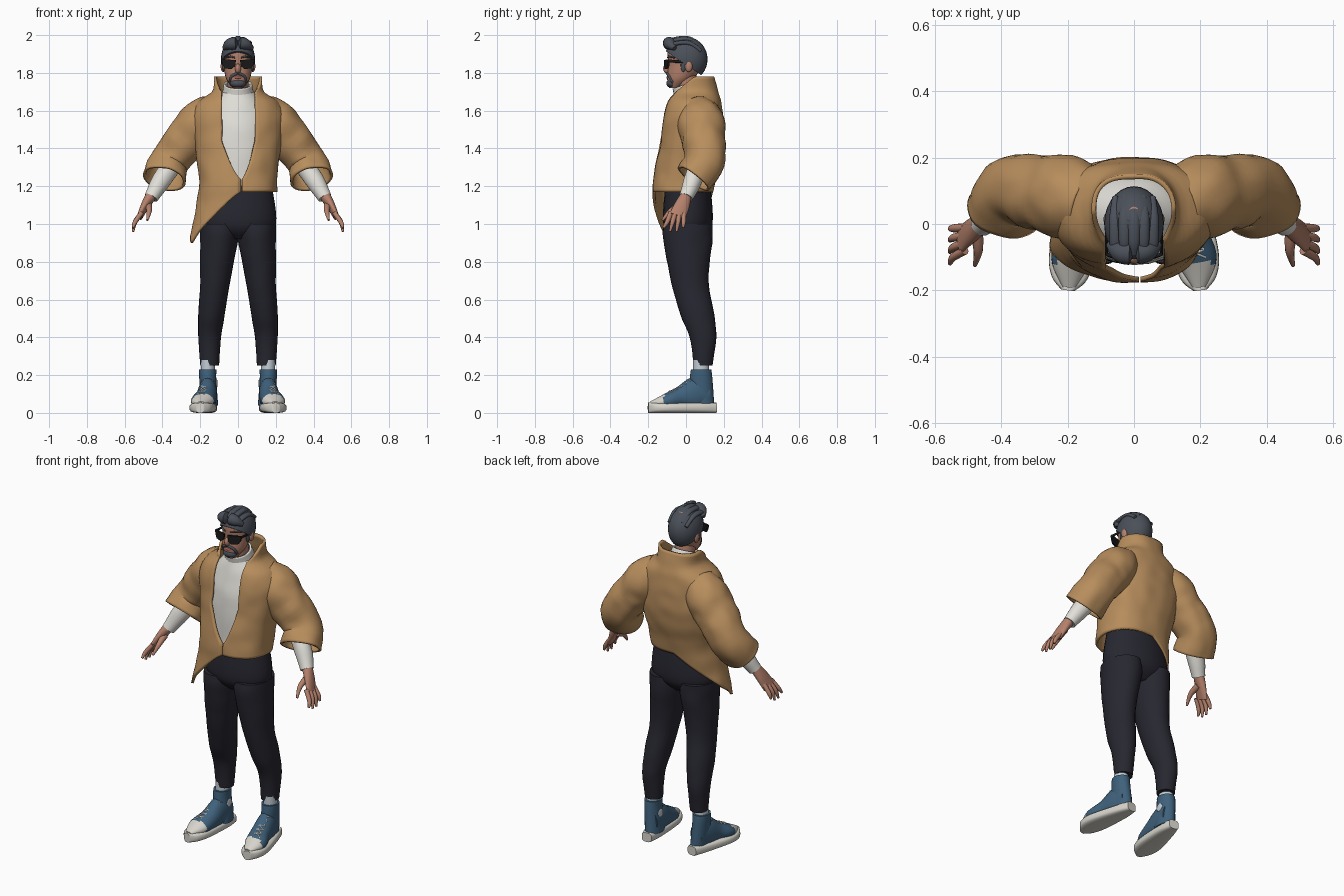
import bpy, bmesh
from math import sin, cos, pi, asin, copysign, radians
from mathutils import Vector, noise

if "Cube" in bpy.data.objects:
    bpy.data.objects.remove(bpy.data.objects["Cube"])


def material(name, *rgb):
    mat = bpy.data.materials.new(name)
    mat.use_nodes = True
    mat.diffuse_color = (*rgb, 1)
    mat.node_tree.nodes["Principled BSDF"].inputs["Base Color"].default_value = (*rgb, 1)
    return mat


TAN = material("tan_cloth", .48, .27, .11)
WHITE = material("cream_knit", .76, .74, .69)
DARK = material("charcoal_denim", .02, .02, .03)
HAIR = material("slate_hair", .07, .08, .1)
SKIN = material("warm_skin", .46, .22, .15)
BLACK = material("black_plastic", .01, .01, .01)
BLUE = material("blue_canvas", .05, .12, .2)
RUBBER = material("pale_rubber", .68, .66, .6)
SOCK = material("pale_blue_sock", .55, .62, .68)
LIP = material("rose_lip", .4, .13, .1)


def signed_power(value, power):
    return copysign(abs(value) ** power, value)


def spline(rows, steps):
    """Resample rows of numbers with a smooth curve."""
    out = []
    last = len(rows) - 1
    for i in range(last):
        quad = [rows[max(0, min(last, i + k))] for k in (-1, 0, 1, 2)]
        for k in range(steps):
            t = k / steps
            out.append(tuple(b + t / 2 * (c - a + t * (2*a - 5*b + 4*c - d + t * (3*b - a - 3*c + d)))
                             for a, b, c, d in zip(*quad)))
    return out + [tuple(rows[-1])]


def lookup(table, key):
    """Interpolate a table whose first column rises."""
    if key <= table[0][0]:
        return table[0][1:]
    for low, high in zip(table, table[1:]):
        if key <= high[0]:
            t = (key - low[0]) / (high[0] - low[0])
            return tuple(p + (q - p) * t for p, q in zip(low[1:], high[1:]))
    return table[-1][1:]


def finish(name, bm, mat, mirror=False, thick=0):
    bmesh.ops.recalc_face_normals(bm, faces=bm.faces[:])
    mesh = bpy.data.meshes.new(name)
    bm.to_mesh(mesh)
    bm.free()
    mesh.materials.append(mat)
    mesh.shade_smooth()
    mesh.set_sharp_from_angle(angle=radians(50))
    obj = bpy.data.objects.new(name, mesh)
    bpy.context.collection.objects.link(obj)
    if thick:
        shell = obj.modifiers.new("thickness", 'SOLIDIFY')
        shell.thickness, shell.offset = thick, 0
    if mirror:
        obj.modifiers.new("other_side", 'MIRROR')
    return obj


def skin_rows(name, rows, mat, wrap=True, caps=True, **options):
    """Join rows of points into a surface."""
    bm = bmesh.new()
    grid = [[bm.verts.new(point) for point in row] for row in rows]
    count = len(grid[0])
    for row, following in zip(grid, grid[1:]):
        for i in range(count if wrap else count - 1):
            j = (i + 1) % count
            bm.faces.new((row[i], row[j], following[j], following[i]))
    if caps:
        bm.faces.new(grid[0])
        bm.faces.new(grid[-1])
    return finish(name, bm, mat, **options)


def tube(name, rings, mat, flat=False, sides=24, power=1, wrinkle=0, **options):
    """Sweep an oval; each ring is x, y, z, radius and, if not round, second radius."""
    rings = spline([ring if len(ring) > 4 else (*ring, ring[3]) for ring in rings], 6)
    rows = []
    for i, (x, y, z, wide, deep) in enumerate(rings):
        before, after = rings[max(i - 1, 0)], rings[min(i + 1, len(rings) - 1)]
        along = Vector((0, 0, 1)) if flat else (Vector(after[:3]) - Vector(before[:3])).normalized()
        across = (Vector((1, 0, 0)) - along * along.x).normalized()
        other = along.cross(across)
        row = []
        for k in range(sides):
            angle = 2 * pi * k / sides
            arm = across * wide * signed_power(cos(angle), power) + other * deep * signed_power(sin(angle), power)
            point = Vector((x, y, z)) + arm
            row.append(point + arm * wrinkle * noise.noise(point * 14))
        rows.append(row)
    return skin_rows(name, rows, mat, **options)


def ellipsoid(name, centre, radii, mat, cut=None, **options):
    bm = bmesh.new()
    bmesh.ops.create_uvsphere(bm, u_segments=28, v_segments=18, radius=1)
    for vert in bm.verts:
        vert.co = Vector(centre) + vert.co * Vector(radii)
    if cut:
        bmesh.ops.bisect_plane(bm, geom=bm.verts[:] + bm.edges[:] + bm.faces[:],
                               plane_co=cut[0], plane_no=cut[1], clear_inner=True)
        bmesh.ops.holes_fill(bm, edges=[edge for edge in bm.edges if edge.is_boundary])
    return finish(name, bm, mat, **options)


# Trousers
tube("trouser_leg", [(.15, .09, .25, .05), (.15, .09, .4, .06, .07), (.14, .06, .52, .07, .09),
                     (.12, .02, .7, .08, .1), (.1, .01, .92, .1, .13), (.1, .01, 1, .1, .13)],
     DARK, flat=True, wrinkle=.03, mirror=True)
tube("trouser_hips", [(0, .01, .92, .11, .07), (0, .01, 1, .2, .13), (0, .01, 1.2, .18, .12)], DARK, flat=True)

# Shirt
tube("shirt_body", [(0, 0, 1.2, .17, .12), (0, .02, 1.45, .18, .14), (0, .03, 1.6, .16, .12), (0, .02, 1.7, .08)],
     WHITE, flat=True, wrinkle=.04)
tube("shirt_collar", [(0, .03, 1.62, .09), (0, .02, 1.68, .08), (0, 0, 1.74, .07)], WHITE, caps=False, thick=.01)
tube("shirt_sleeve", [(.33, .08, 1.34, .05), (.4, .04, 1.24, .05), (.46, 0, 1.14, .037)],
     WHITE, wrinkle=.06, mirror=True)

# Jacket body: an open sheet wrapped round the torso, given as height, half width, front and back
BODY = spline([(.88, .26, -.16, .1), (1.18, .2, -.17, .14), (1.4, .22, -.14, .19), (1.55, .24, -.12, .19),
               (1.64, .21, -.1, .18), (1.7, .13, -.07, .16), (1.8, .12, -.05, .14)], 6)
SQUARENESS = .85


def jacket_point(u, v):
    # The collar dips at the front; the hem hangs to a corner on one side
    top = 1.7 + .08 * min(1, 2 * sin(pi * u))
    hem = 1.17 - .27 * max(0, min((u - .5) / .3, (1 - u) / .2))
    z = top + (hem - top) * v
    wide, front, back = lookup(BODY, z)
    # The front edges part above the closing point
    gap = min(1, max(0, z - 1.24) * 5) ** .7
    first, last = (asin(signed_power(x / wide, 1 / SQUARENESS)) for x in (.02 + .07 * gap, .015 - .1 * gap))
    angle = first + (2 * pi + last - first) * u
    point = Vector((wide * signed_power(sin(angle), SQUARENESS),
                    (front + back) / 2 - (back - front) / 2 * signed_power(cos(angle), SQUARENESS), z))
    fold = 1 + .035 * noise.noise(point * 11)
    return Vector((point.x * fold, point.y * fold, z))


skin_rows("jacket_body", [[jacket_point(i / 80, j / 40) for i in range(81)] for j in range(41)],
          TAN, wrap=False, caps=False, thick=.014)

# Jacket sleeves, open at the cuff
tube("jacket_sleeve", [(.13, .06, 1.58, .1), (.19, .08, 1.54, .115), (.27, .09, 1.45, .11),
                       (.36, .1, 1.33, .1), (.39, .04, 1.24, .11, .1)],
     TAN, sides=36, wrinkle=.1, caps=False, thick=.014, mirror=True)

# Hands
tube("palm", [(.46, 0, 1.15, .03), (.49, -.02, 1.1, .023, .04), (.52, -.045, 1.04, .015, .045)], SKIN, mirror=True)
for i, finger in enumerate(("index", "middle", "ring", "little")):
    root, tip = .023 * i - .08, .035 * i - .12
    tube(finger + "_finger", [(.51, root, 1.06, .013), (.545, (root + tip) / 2, 1.01, .012),
                              (.555, tip, .95 + .02 * abs(i - 1.5), .006)], SKIN, sides=12, mirror=True)
tube("thumb", [(.475, -.02, 1.1, .02), (.47, -.08, 1.07, .014), (.48, -.125, 1.02, .006)],
     SKIN, sides=12, mirror=True)

# Shoes
tube("sock", [(.16, .08, .19, .037, .042), (.16, .08, .28, .037, .042)], SOCK, mirror=True)
tube("shoe_shaft", [(.15, .08, .04, .045, .07), (.16, .08, .18, .045, .06), (.16, .08, .23, .047, .054)],
     BLUE, flat=True, mirror=True)
FOOT = [(.15, .12, .1, .04, .07), (.16, .05, .1, .05, .09), (.17, -.03, .08, .055, .06),
        (.19, -.11, .06, .06, .04), (.196, -.19, .05, .02, .01)]
upper = tube("shoe_upper", FOOT, BLUE, mirror=True)
upper.data.materials.append(RUBBER)
for face in upper.data.polygons:
    face.material_index = int(face.center.y < -.115)
SOLE = .027
tube("shoe_sole", [(x, y, SOLE, wide, SOLE) for x, y, wide in
                   ((.15, .16, .03), (.16, .08, .05), (.186, -.08, .068), (.195, -.16, .055), (.2, -.2, .02))],
     RUBBER, power=.6, mirror=True)
ellipsoid("ankle_patch", (.113, .08, .155), (.005, .023, .023), SOCK, mirror=True)

# Laces cross the top of the foot
surface = sorted((y, x, z + tall) for x, y, z, wide, tall in spline(FOOT, 4))
for i in range(5):
    for lean in (-1, 1):
        path = []
        for k in (-1, 0, 1):
            y = .012 * (1 + k * lean) - .025 * i
            x, z = lookup(surface, y)
            path.append((x + .028 * k, y, z + .003 - .01 * abs(k), .004))
        tube("lace", path, RUBBER, sides=8, mirror=True)

# Head and neck
tube("neck", [(0, .03, 1.62, .055), (0, 0, 1.78, .055)], SKIN)
tube("head", [(0, -.06, 1.72, .03), (0, -.03, 1.77, .063, .07), (0, -.005, 1.84, .076, .09),
              (0, 0, 1.92, .075, .094), (0, 0, 1.98, .03, .05)], SKIN, flat=True)
ellipsoid("nose", (0, -.1, 1.823), (.016, .021, .026), SKIN)
ellipsoid("ear", (.08, .014, 1.835), (.012, .02, .03), SKIN, mirror=True)

# Beard and mouth
ellipsoid("goatee", (0, -.074, 1.745), (.042, .03, .025), HAIR)
tube("moustache", [(.043, -.07, 1.75, .007), (.035, -.087, 1.78, .008), (0, -.1, 1.8, .008)],
     HAIR, sides=12, mirror=True)
ellipsoid("mouth", (0, -.094, 1.776), (.02, .01, .009), LIP)

# Hair
ellipsoid("hair_cap", (0, 0, 1.872), (.09, .114, .119), HAIR, cut=((0, -.1, 1.91), (0, .56, .83)))
tube("quiff", [(-.075, -.06, 1.93, .012), (-.035, -.085, 1.955, .03), (.035, -.085, 1.955, .032),
               (.075, -.06, 1.93, .012)], HAIR, wrinkle=.2)
for i in range(-2, 3):
    x, crown = .028 * i, 1.98 - .006 * i * i
    tube("hair_lock", [(x, -.09, crown - .02, .013), (x, -.05, crown, .018, .012), (x, .02, crown, .018, .012),
                       (x, .08, crown - .04, .01)], HAIR, sides=12)
ellipsoid("sideburn", (.075, -.014, 1.84), (.008, .014, .035), HAIR, mirror=True)
tube("eyebrow", [(.016, -.096, 1.88, .004), (.04, -.09, 1.886, .005), (.066, -.06, 1.88, .004)],
     HAIR, sides=8, mirror=True)

# Sunglasses, with lenses that curve back at the sides
outline = [(.01, 1.868), (.084, 1.872), (.083, 1.845), (.07, 1.824), (.035, 1.82), (.016, 1.835)]
skin_rows("lens", [[(x, y + 3 * x * x, z) for x, z in outline] for y in (-.117, -.107)], BLACK, mirror=True)
tube("bridge", [(-.02, -.114, 1.862, .005), (.02, -.114, 1.862, .005)], BLACK, sides=8)
tube("temple_arm", [(.083, -.095, 1.863, .004, .008), (.083, .02, 1.857, .004, .006)], BLACK, sides=8, mirror=True)
